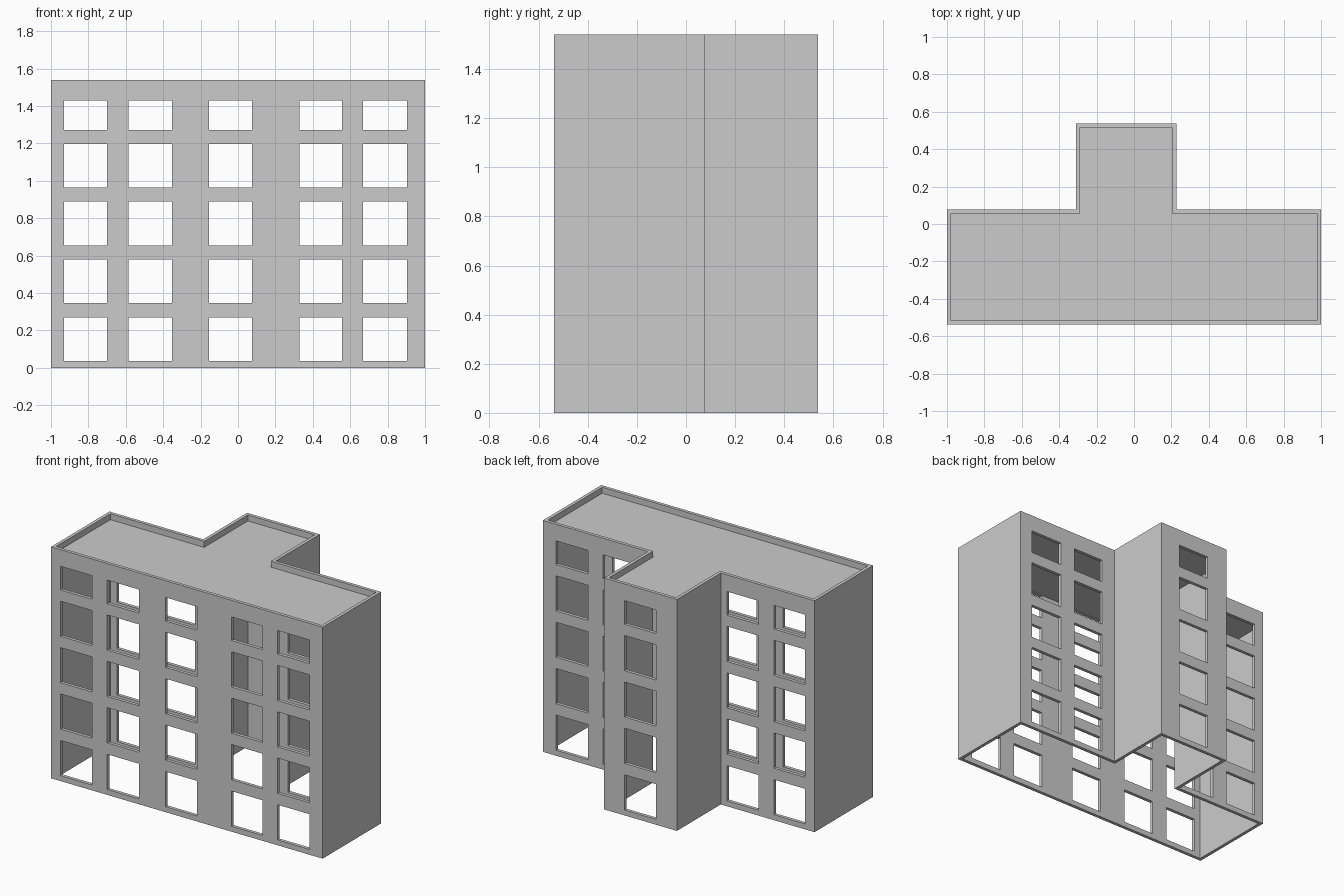
import bpy, bmesh

if "Cube" in bpy.data.objects:
    bpy.data.objects.remove(bpy.data.objects["Cube"])

WALL = 0.022      # wall thickness
HEIGHT = 1.54     # top of parapet
ROOF = (1.435, 1.50)


def outline(inset):
    """T-shaped plan, counter-clockwise, pulled inwards by inset."""
    i = inset
    return [(-1 + i, -0.538 + i), (1 - i, -0.538 + i), (1 - i, 0.077 - i),
            (0.226 - i, 0.077 - i), (0.226 - i, 0.538 - i),
            (-0.31 + i, 0.538 - i), (-0.31 + i, 0.077 - i), (-1 + i, 0.077 - i)]


def make_object(name, bm):
    bmesh.ops.recalc_face_normals(bm, faces=bm.faces)
    mesh = bpy.data.meshes.new(name)
    bm.to_mesh(mesh)
    bm.free()
    obj = bpy.data.objects.new(name, mesh)
    bpy.context.collection.objects.link(obj)
    return obj


def ring(bm, pts, z):
    return [bm.verts.new((x, y, z)) for x, y in pts]


def bridge(bm, a, b):
    for k in range(len(a)):
        n = (k + 1) % len(a)
        bm.faces.new((a[k], a[n], b[n], b[k]))


# Hollow wall shell, open at the top and bottom
bm = bmesh.new()
loops = [ring(bm, outline(i), z) for i, z in
         ((0, 0), (0, HEIGHT), (WALL, HEIGHT), (WALL, 0))]
for k in range(4):
    bridge(bm, loops[k], loops[(k + 1) % 4])
walls = make_object("walls", bm)

# Window openings: one grid of boxes running through front and back walls
columns = [(-0.93, -0.70), (-0.586, -0.354), (-0.156, 0.075),
           (0.328, 0.557), (0.668, 0.904)]
rows = [(0.036, 0.27), (0.346, 0.58), (0.655, 0.888),
        (0.963, 1.197), (1.272, 1.429)]
bm = bmesh.new()
for x0, x1 in columns:
    for z0, z1 in rows:
        box = [(x0, -1), (x1, -1), (x1, 1), (x0, 1)]
        low, high = ring(bm, box, z0), ring(bm, box, z1)
        bridge(bm, low, high)
        bm.faces.new(low[::-1])
        bm.faces.new(high)
cutter = make_object("window_cutter", bm)
cutter.hide_render = True

mod = walls.modifiers.new("windows", 'BOOLEAN')
mod.operation = 'DIFFERENCE'
mod.solver = 'EXACT'
mod.object = cutter
bpy.context.view_layer.objects.active = walls
bpy.ops.object.modifier_apply(modifier=mod.name)
bpy.data.objects.remove(cutter)

# Flat roof slab set below the parapet
bm = bmesh.new()
low, high = (ring(bm, outline(WALL), z) for z in ROOF)
bridge(bm, low, high)
bm.faces.new(low[::-1])
bm.faces.new(high)
make_object("roof", bm)
